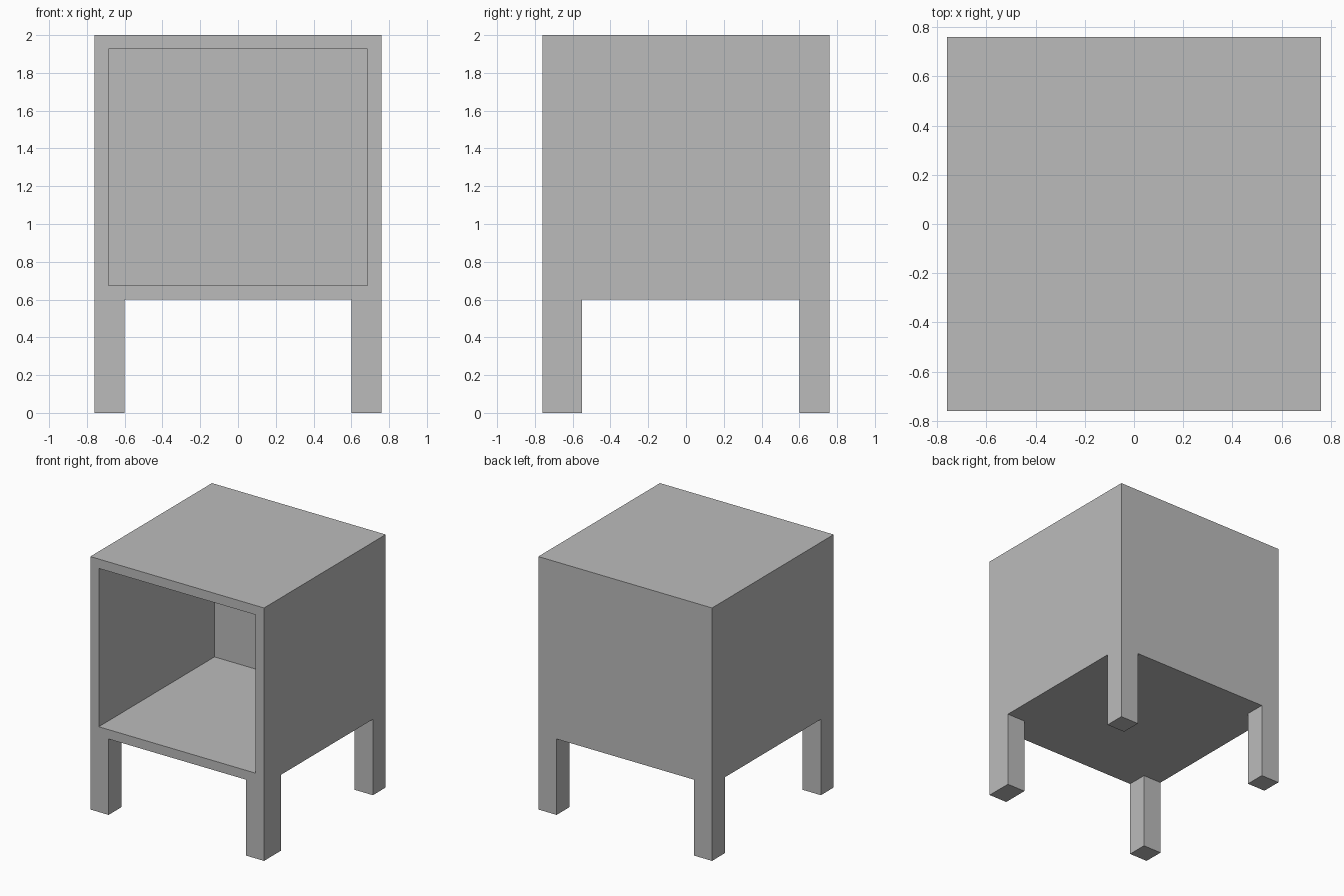
import bpy
import bmesh
from mathutils import Vector

if "Cube" in bpy.data.objects:
    bpy.data.objects.remove(bpy.data.objects["Cube"], do_unlink=True)

HALF = 0.76      # half width and half depth
TOP = 2.0
LEG_H = 0.6
WALL = 0.074
LEG = 0.16

grey = bpy.data.materials.new("plain_grey")
grey.use_nodes = True
colour = (0.5, 0.5, 0.5, 1.0)
grey.diffuse_color = colour
grey.node_tree.nodes["Principled BSDF"].inputs["Base Color"].default_value = colour


def box(bm, low, high):
    """Add a box between two corners."""
    low, high = Vector(low), Vector(high)
    verts = bmesh.ops.create_cube(bm, size=1)["verts"]
    for v in verts:
        v.co = (low + high) / 2 + v.co * (high - low)


def finish(name, bm):
    mesh = bpy.data.meshes.new(name)
    bm.to_mesh(mesh)
    bm.free()
    mesh.materials.append(grey)
    obj = bpy.data.objects.new(name, mesh)
    bpy.context.collection.objects.link(obj)


# Cabinet: a box whose front is inset and pushed back into an open compartment
bm = bmesh.new()
box(bm, (-HALF, -HALF, LEG_H), (HALF, HALF, TOP))
bm.normal_update()
front = min(bm.faces, key=lambda f: f.normal.y)
bmesh.ops.inset_region(bm, faces=[front], thickness=WALL, use_even_offset=True)
pushed = bmesh.ops.extrude_discrete_faces(bm, faces=[front])["faces"]
for v in pushed[0].verts:
    v.co.y = HALF - WALL
bmesh.ops.recalc_face_normals(bm, faces=bm.faces)
finish("cabinet", bm)

# Legs: square posts flush with the corners; the front left one is deeper
for side, sx in (("left", 1), ("right", -1)):
    for end, sy in (("front", -1), ("back", 1)):
        depth = 0.21 if (side, end) == ("left", "front") else LEG
        xs = sorted((sx * HALF, sx * (HALF - LEG)))
        ys = sorted((sy * HALF, sy * (HALF - depth)))
        bm = bmesh.new()
        box(bm, (xs[0], ys[0], 0), (xs[1], ys[1], LEG_H))
        finish(f"{end}_{side}_leg", bm)
